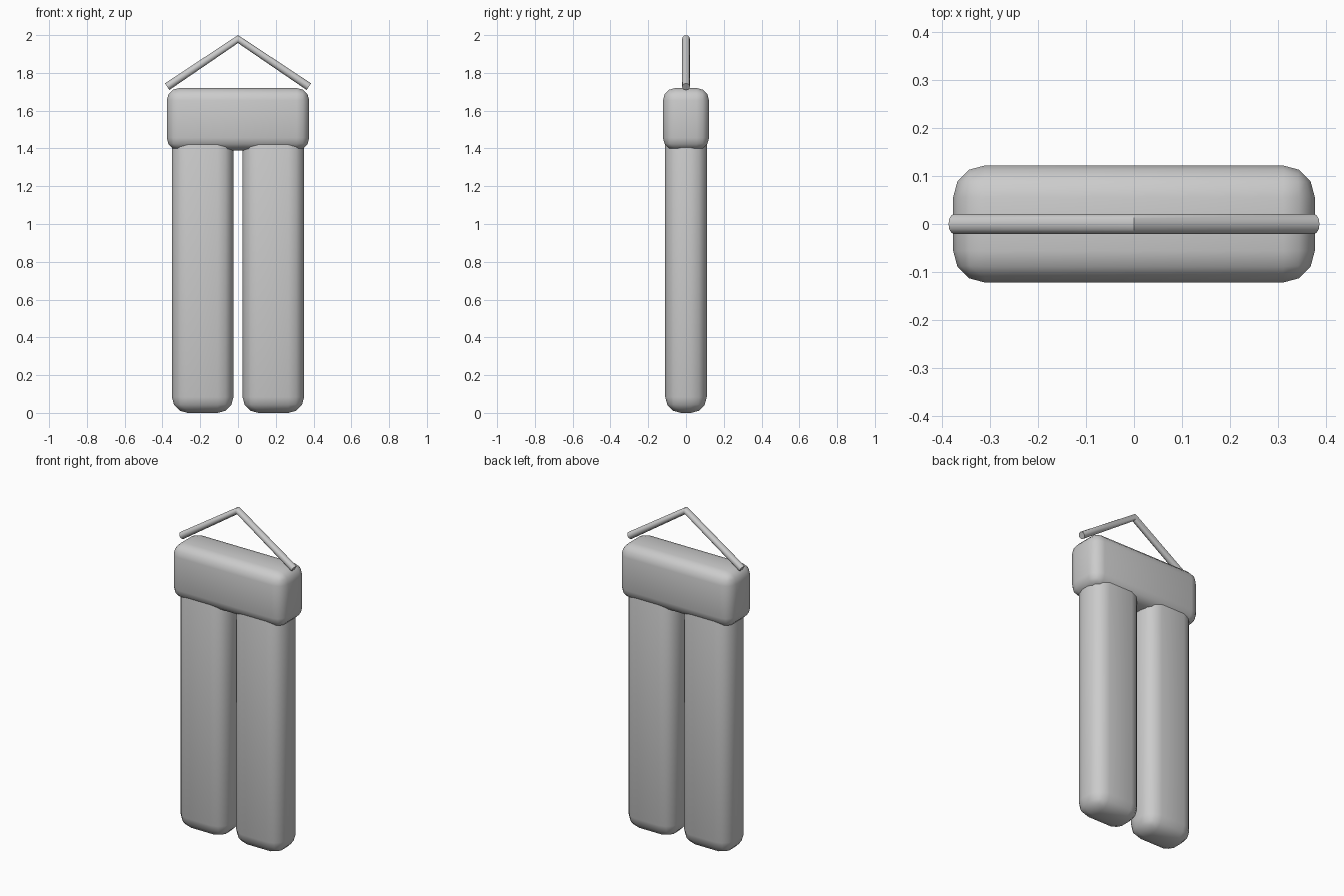
import bpy

if "Cube" in bpy.data.objects:
    bpy.data.objects.remove(bpy.data.objects["Cube"])

grey = bpy.data.materials.new("plain grey")
grey.diffuse_color = (0.6, 0.6, 0.6, 1)
grey.use_nodes = True
grey.node_tree.nodes["Principled BSDF"].inputs["Base Color"].default_value = grey.diffuse_color


def rounded_box(name, center, size, radius):
    bpy.ops.mesh.primitive_cube_add(size=1, location=center)
    ob = bpy.context.object
    ob.name = name
    ob.scale = size
    bpy.ops.object.transform_apply(location=False, rotation=False, scale=True)
    bevel = ob.modifiers.new("rounding", 'BEVEL')
    bevel.width = radius
    bevel.segments = 3
    bevel.limit_method = 'NONE'
    bpy.ops.object.modifier_apply(modifier="rounding")
    bpy.ops.object.shade_smooth_by_angle(angle=0.6)
    ob.data.materials.append(grey)
    return ob


# Two hanging bars
for side, label in ((-1, "left"), (1, "right")):
    rounded_box(label + "_bar", (side * 0.187, 0, 0.77), (0.326, 0.22, 1.53), 0.084)

# Block joining the bars
rounded_box("top_block", (0, 0, 1.56), (0.754, 0.244, 0.33), 0.066)

# Bent wire hanger
curve = bpy.data.curves.new("hanger_wire", 'CURVE')
curve.dimensions = '3D'
curve.bevel_depth = 0.021
curve.bevel_resolution = 4
curve.use_fill_caps = True
spline = curve.splines.new('POLY')
spline.points.add(2)
for point, (x, z) in zip(spline.points, ((-0.375, 1.727), (0, 1.979), (0.375, 1.727))):
    point.co = (x, 0, z, 1)
wire = bpy.data.objects.new("hanger_wire", curve)
bpy.context.collection.objects.link(wire)
bpy.ops.object.select_all(action='DESELECT')
wire.select_set(True)
bpy.context.view_layer.objects.active = wire
bpy.ops.object.convert(target='MESH')
bpy.ops.object.shade_smooth_by_angle(angle=0.6)
wire = bpy.context.object
wire.data.materials.clear()
wire.data.materials.append(grey)

# Stand the bars on the ground
for ob in bpy.context.scene.objects:
    ob.location.z -= 0.005
    if ob.name == "hanger_wire":
        ob.location.z += 0.005
